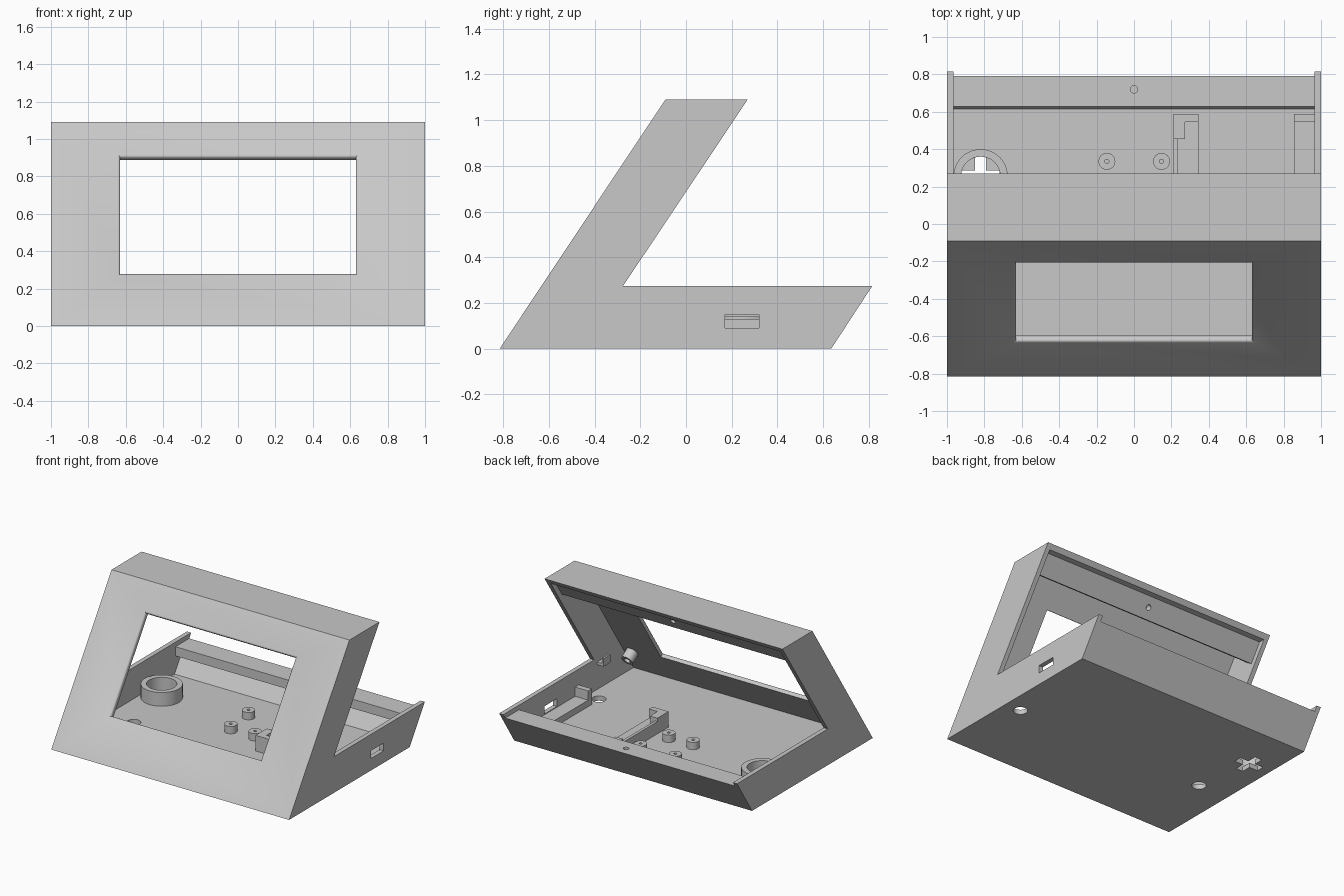
import bpy, bmesh
from mathutils import Matrix, Vector

if "Cube" in bpy.data.objects:
    bpy.data.objects.remove(bpy.data.objects["Cube"])

mat = bpy.data.materials.new("light_grey_plastic")
mat.use_nodes = True
GREY = (0.58, 0.58, 0.58, 1)
mat.diffuse_color = GREY
mat.node_tree.nodes["Principled BSDF"].inputs["Base Color"].default_value = GREY

T = 0.036                          # wall thickness
S = 0.665                          # lean of the front and back
UP = Vector((0, 0.554, 0.833))     # direction up the front panel
OUT = Vector((0, -0.833, 0.554))   # direction out of the front panel
SIDE = 0.965                       # inner face of the side walls


def finish(name, bm):
    bmesh.ops.recalc_face_normals(bm, faces=bm.faces)
    me = bpy.data.meshes.new(name)
    bm.to_mesh(me)
    bm.free()
    me.materials.append(mat)
    ob = bpy.data.objects.new(name, me)
    bpy.context.collection.objects.link(ob)
    return ob


def loft(name, rings):
    bm = bmesh.new()
    loops = [[bm.verts.new(p) for p in r] for r in rings]
    n = len(loops[0])
    for a, b in zip(loops, loops[1:]):
        for i in range(n):
            j = (i + 1) % n
            bm.faces.new((a[i], a[j], b[j], b[i]))
    bm.faces.new(loops[0])
    bm.faces.new(loops[-1])
    return finish(name, bm)


def prism(name, profile, x0, x1):
    return loft(name, [[(x, y, z) for y, z in profile] for x in (x0, x1)])


def box(name, x0, x1, y0, y1, z0, z1):
    return prism(name, [(y0, z0), (y1, z0), (y1, z1), (y0, z1)], x0, x1)


def cyl(name, centre, radius, length, axis=(0, 0, 1), seg=40):
    bm = bmesh.new()
    rot = Vector((0, 0, 1)).rotation_difference(Vector(axis)).to_matrix().to_4x4()
    bmesh.ops.create_cone(bm, cap_ends=True, segments=seg, radius1=radius,
                          radius2=radius, depth=length,
                          matrix=Matrix.Translation(centre) @ rot)
    return finish(name, bm)


def cut(ob, cutter):
    cutter.hide_render = True
    bpy.context.view_layer.objects.active = ob
    m = ob.modifiers.new("cut", "BOOLEAN")
    m.operation = "DIFFERENCE"
    m.solver = "EXACT"
    m.object = cutter
    bpy.ops.object.modifier_apply(modifier=m.name)
    bpy.data.objects.remove(cutter)


def tube(name, centre, r_out, r_in, length, axis=(0, 0, 1)):
    ob = cyl(name, centre, r_out, length, axis)
    cut(ob, cyl("bore", centre, r_in, length * 1.5, axis))
    return ob


def front_in(z):
    return -0.772 + S * z


def back_in(z):
    return 0.592 + S * z


def recess(z):
    return -0.501 + S * z


# L-shaped shell, hollowed so that two screw ledges remain
shell = prism("case_shell", [(-0.815, 0), (0.635, 0), (0.815, 0.275), (-0.275, 0.275),
                             (0.27, 1.09), (-0.09, 1.09)], -1, 1)
top, rim, low = 1.09 - T, 0.24, 0.17
cut(shell, prism("cavity", [
    (front_in(T), T), (back_in(T), T), (back_in(low), low), (0.627, low),
    (0.627, rim), (0.9, rim), (0.9, top), (recess(top), top),
    (recess(0.92), 0.92), (recess(0.92) - 0.058, 0.958),
    (recess(top) - 0.084, top), (front_in(top), top)], -SIDE, SIDE))

# Screen window with a softened outer rim
rings = []
for d, e in ((0.03, 0.012), (0, 0.012), (-0.003, 0.006), (-0.007, 0.002), (-0.013, 0), (-0.07, 0)):
    rings.append([Vector((sx * (0.63 + e), -0.815, 0)) + UP * (u + su * e) + OUT * d
                  for sx, u, su in ((-1, 0.339, -1), (1, 0.339, -1), (1, 1.088, 1), (-1, 1.088, 1))])
cut(shell, loft("window", rings))

# Floor cross, floor holes, port slot and screw holes
cut(shell, box("cross_a", -0.85, -0.79, 0.155, 0.36, -0.1, 0.1))
cut(shell, box("cross_b", -0.922, -0.718, 0.228, 0.287, -0.1, 0.1))
for x in (-0.745, 0.865):
    cut(shell, cyl("floor_hole", (x, -0.19, 0), 0.05, 0.2))
cut(shell, box("port", 0.9, 1.1, 0.17, 0.32, 0.091, 0.15))
cut(shell, cyl("base_screw", (0, 0.72, rim), 0.02, 0.1, seg=20))
cut(shell, cyl("top_screw", (0, recess(0.99), 0.99), 0.02, 0.1, OUT, 20))

# Round socket around the cross
parts = [shell, tube("round_socket", (-0.82, 0.255, 0.085), 0.145, 0.105, 0.11)]

# Circuit board posts
for i, (x, y) in enumerate(((-0.145, 0.335), (0.147, 0.335), (-0.115, 0.078), (0.09, 0.078))):
    parts.append(tube(f"board_post_{i + 1}", (x, y, 0.062), 0.045, 0.011, 0.06))

# Board holders: low rails with taller stops at both ends
F, B = -0.09, 0.589
Z = T - 0.004
box("inner_rail", 0.21, 0.345, F, B, Z, 0.085)
box("inner_rail_lip", 0.21, 0.232, F, B, Z, 0.129)
box("outer_rail", 0.855, SIDE + 0.005, F, B, Z, 0.085)
for tag, y0, y1, a0, a1 in (("front", F, F + 0.043, F, F + 0.134),
                            ("back", B - 0.043, B, B - 0.134, B)):
    box(f"inner_{tag}_stop", 0.21, 0.345, y0, y1, Z, 0.155)
    box(f"inner_{tag}_corner", 0.21, 0.272, a0, a1, Z, 0.155)
    box(f"outer_{tag}_stop", 0.855, SIDE + 0.005, y0, y1, Z, 0.155)

# Tube on the inside of the front panel and a clip on the side wall
base = Vector((0.89, front_in(0.22), 0.22))
parts.append(tube("panel_tube", base - OUT * 0.035, 0.045, 0.024, 0.08, OUT))
box("side_clip_shelf", 0.91, SIDE + 0.005, -0.39, -0.31, 0.225, 0.245)
box("side_clip_lip", 0.91, 0.925, -0.39, -0.31, 0.225, 0.285)

# Smooth the round parts while keeping edges crisp
bpy.ops.object.select_all(action="DESELECT")
for ob in parts:
    ob.select_set(True)
bpy.context.view_layer.objects.active = shell
bpy.ops.object.shade_smooth_by_angle(angle=0.5)
